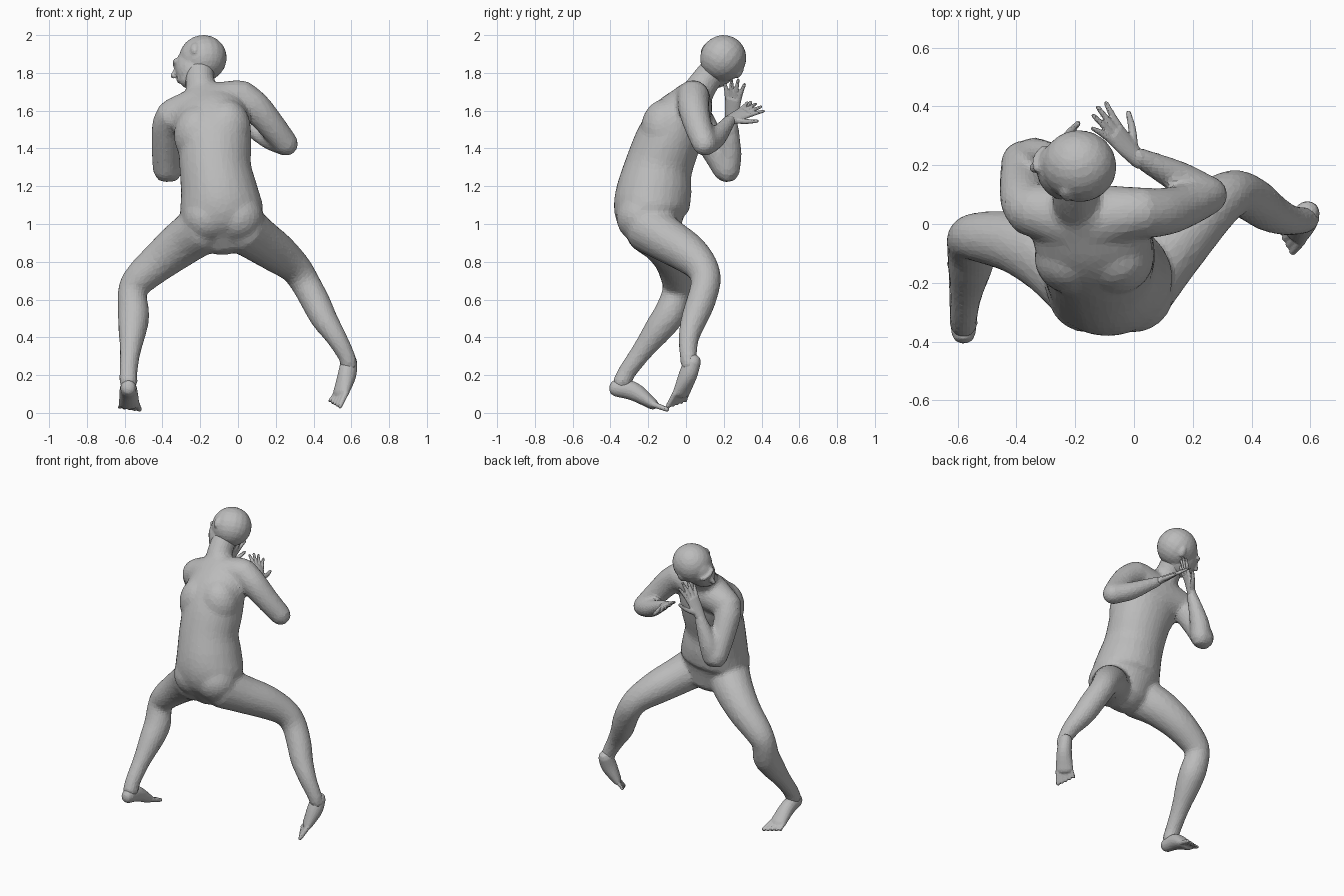
import bpy, bmesh, math
from mathutils import Vector, Matrix

cube = bpy.data.objects.get("Cube")
if cube:
    bpy.data.objects.remove(cube, do_unlink=True)

skin = bpy.data.materials.new("plain grey skin")
skin.use_nodes = True
GREY = (0.5, 0.5, 0.5, 1)
skin.diffuse_color = GREY
skin.node_tree.nodes["Principled BSDF"].inputs["Base Color"].default_value = GREY


def spline(rows, steps=4):
    """Smooth a list of (x, y, z, radius a, radius b) rows."""
    v = [Vector(r if len(r) == 5 else (*r, r[3])) for r in rows]
    v = [2 * v[0] - v[1]] + v + [2 * v[-1] - v[-2]]
    out = []
    for p, a, b, n in zip(v, v[1:], v[2:], v[3:]):
        for i in range(steps):
            t = i / steps
            out.append(a + ((b - p) * t + (2 * p - 5 * a + 4 * b - n) * t * t
                            + (3 * a - p - 3 * b + n) * t ** 3) / 2)
    return out + [v[-2]]


def loft(bm, rows, side=(1, 0, 0), sides=16):
    """Tube of elliptical rings with domed ends; radius a lies along side."""
    pts = spline(rows)
    pos = [Vector(p[:3]) for p in pts]
    rings = []
    last = len(pts) - 1

    def ring(c, t, a, b):
        u = Vector(side)
        u = (u - t * u.dot(t)).normalized()
        w = t.cross(u)
        rings.append([bm.verts.new(c + u * a * math.cos(k) + w * b * math.sin(k))
                      for k in (2 * math.pi * i / sides for i in range(sides))])

    for i, p in enumerate(pts):
        t = (pos[min(i + 1, last)] - pos[max(i - 1, 0)]).normalized()
        dome = [(0, 1)]
        if i == 0:
            dome = [(-0.85, 0.3), (-0.6, 0.75), (0, 1)]
        elif i == last:
            dome = [(0, 1), (0.6, 0.75), (0.85, 0.3)]
        for d, s in dome:
            ring(pos[i] + t * d * min(p[3], p[4]), t, p[3] * s, p[4] * s)
    for r, q in zip(rings, rings[1:]):
        for i in range(sides):
            j = (i + 1) % sides
            bm.faces.new((r[i], r[j], q[j], q[i]))
    bm.faces.new(rings[0][::-1])
    bm.faces.new(rings[-1])


def ball(bm, centre, radii, tilt=0):
    m = (Matrix.Translation(centre) @ Matrix.Rotation(math.radians(tilt), 4, 'Y')
         @ Matrix.Diagonal((*radii, 1)))
    bmesh.ops.create_uvsphere(bm, u_segments=20, v_segments=12, radius=1, matrix=m)


def finish(bm, name, voxel, smooth, keep):
    """Fuse the overlapping forms into one softly faceted skin."""
    bmesh.ops.recalc_face_normals(bm, faces=bm.faces)
    me = bpy.data.meshes.new(name)
    bm.to_mesh(me)
    bm.free()
    ob = bpy.data.objects.new(name, me)
    bpy.context.scene.collection.objects.link(ob)
    me.materials.append(skin)
    fuse = ob.modifiers.new("fuse", 'REMESH')
    fuse.mode, fuse.voxel_size = 'VOXEL', voxel
    soft = ob.modifiers.new("soften", 'SMOOTH')
    soft.factor, soft.iterations = 0.5, smooth
    ob.modifiers.new("facets", 'DECIMATE').ratio = keep


# Trunk, from hips to the base of the neck, with a tilted shoulder line
body = bmesh.new()
loft(body, [(-.07, -.17, .97, .18, .15), (-.085, -.185, 1.06, .22, .195),
            (-.1, -.17, 1.17, .205, .2), (-.12, -.145, 1.3, .19, .18),
            (-.125, -.09, 1.45, .197, .172), (-.15, -.03, 1.57, .2, .145),
            (-.175, .03, 1.67, .13, .09)], side=(1, 0, .25), sides=24)
loft(body, [(-.35, .05, 1.575, .09), (-.17, .02, 1.62, .12), (.01, .04, 1.68, .087)],
     side=(0, 1, 0))
for x, z in ((-.21, 1.47), (-.06, 1.5)):        # shoulder blades
    ball(body, (x, -.115, z), (.13, .125, .16))
for x in (-.16, .0):                            # buttocks
    ball(body, (x, -.235, 1.035), (.135, .135, .135))

# Neck
loft(body, [(-.17, .03, 1.64, .095), (-.2, .09, 1.74, .08), (-.2, .16, 1.83, .075)])

# Legs
loft(body, [(.02, -.2, .98, .135), (.11, -.1, .915, .12), (.21, .01, .845, .107),
            (.3, .085, .77, .087), (.355, .105, .69, .079), (.415, .075, .58, .077),
            (.455, .045, .5, .071), (.52, .015, .4, .056), (.575, .012, .3, .046),
            (.588, .02, .25, .046)])
loft(body, [(-.18, -.2, .98, .135), (-.28, -.12, .91, .125), (-.4, -.065, .815, .107),
            (-.52, -.045, .71, .088), (-.56, -.05, .64, .077), (-.553, -.085, .53, .084),
            (-.557, -.14, .45, .078), (-.57, -.23, .33, .057), (-.58, -.31, .22, .049),
            (-.58, -.34, .16, .05)])

# Upper arms and forearms
loft(body, [(.01, .04, 1.68, .087), (.09, .04, 1.62, .084), (.17, .06, 1.53, .075),
            (.258, .1, 1.42, .066)])
loft(body, [(.255, .1, 1.42, .062), (.15, .16, 1.46, .056), (0, .235, 1.55, .032)])
loft(body, [(-.34, .04, 1.575, .092), (-.372, .08, 1.52, .084), (-.382, .15, 1.4, .076),
            (-.38, .217, 1.285, .072)])
loft(body, [(-.36, .22, 1.28, .066), (-.335, .235, 1.38, .06), (-.27, .24, 1.55, .034)])
finish(body, "body", .014, 7, .3)

# Head, shaped facing +x, then turned sideways and leaned on the neck
head = bmesh.new()
ball(head, (0, 0, 0), (.128, .122, .124))                      # skull
ball(head, (.055, 0, -.035), (.105, .09, .125), -10)           # face
ball(head, (.085, 0, -.1), (.068, .06, .046), 10)              # jaw
loft(head, [(.15, 0, .0, .012), (.178, 0, -.04, .017)], side=(0, 1, 0))          # nose
loft(head, [(.138, -.042, .018, .015), (.15, 0, .02, .015), (.138, .042, .018, .015)])
loft(head, [(.152, -.02, -.082, .011), (.158, 0, -.082, .013), (.152, .02, -.082, .011)])
for y in (-.116, .116):                                        # ears
    ball(head, (.012, y, -.01), (.022, .016, .036), -15)
face = Vector((-.93, .1, -.36)).normalized()
ear = Vector((-.3, -.77, .56))
ear = (ear - face * ear.dot(face)).normalized()
turn = Matrix((face, ear, face.cross(ear))).transposed().to_4x4()
head.transform(Matrix.Translation((-.186, .197, 1.877)) @ turn)
finish(head, "head", .008, 5, .2)


def hand(name, wrist, direction, side, size):
    """Flat palm with four spread fingers and a thumb on the side given."""
    bm = bmesh.new()
    w, d = Vector(wrist), Vector(direction).normalized()
    s = Vector(side)
    s = (s - d * s.dot(d)).normalized()

    def at(along, across, a, b=None):
        return (*(w + (d * along + s * across) * size), a * size, (b or a) * size)

    loft(bm, [at(-.03, 0, .027, .025), at(.03, 0, .036, .02), at(.1, 0, .042, .015)], s)
    for k, length in zip((-1.5, -.5, .5, 1.5), (.075, .1, .105, .09)):
        loft(bm, [at(.095, k * .019, .012), at(.105 + length / 2, k * .026, .0105),
                  at(.1 + length, k * .034, .008)], s, 10)
    loft(bm, [at(.02, .02, .016), at(.06, .06, .013), at(.105, .09, .009)], s, 10)
    finish(bm, name, .005, 4, .25)


hand("hand_of_bent_arm", (0, .235, 1.55), (-.6, .68, .36), (.6, .35, -.5), 1.05)
hand("hand_of_raised_arm", (-.27, .24, 1.56), (.42, .08, .9), (.3, .9, -.2), 1.12)


def foot(name, heel, instep, ball_of_foot, toe, outer):
    """Heel, arch and ball, ending in toes that shorten to the outer side."""
    bm = bmesh.new()
    s = Vector(outer).normalized()
    loft(bm, [(*heel, .042, .046), (*instep, .048, .05), (*ball_of_foot, .055, .03)], s)
    start, end = Vector(ball_of_foot), Vector(toe)
    for i in range(5):
        across = s * (i - 2) * .023
        tip = end + across * 1.15 - (end - start) * .1 * i
        r = .016 - .001 * i
        loft(bm, [(*(start + across * .9), r), (*tip, r * .85)], s, 10)
    finish(bm, name, .006, 5, .25)


foot("planted_foot", (-.58, -.37, .132), (-.58, -.28, .115), (-.576, -.175, .046),
     (-.574, -.1, .018), (-1, 0, 0))
foot("raised_foot", (.588, .037, .275), (.577, .01, .2), (.545, -.025, .105),
     (.505, -.055, .035), (-.65, .75, 0))
